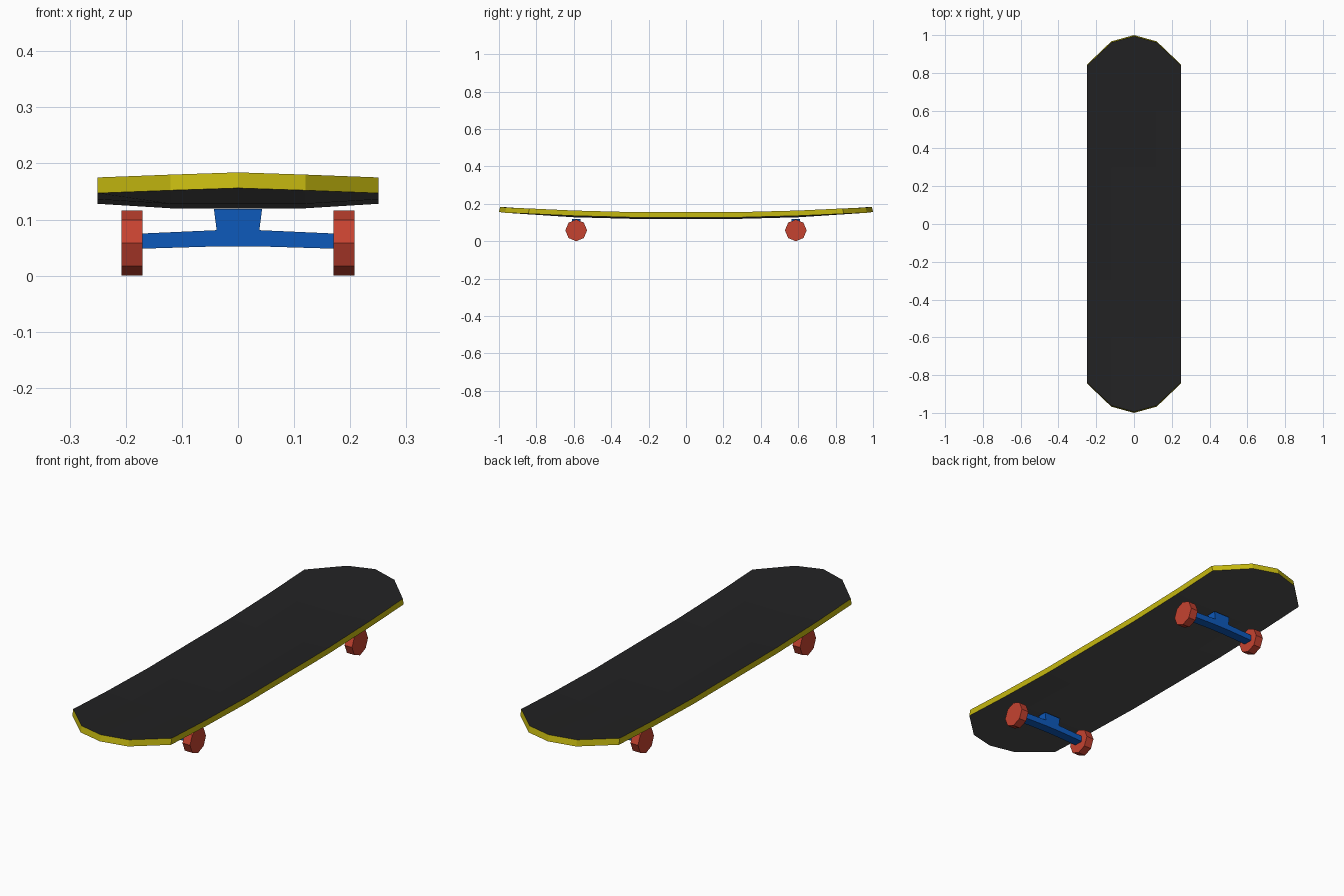
import bpy, bmesh, math
from mathutils import Matrix

if "Cube" in bpy.data.objects:
    bpy.data.objects.remove(bpy.data.objects["Cube"])


def mat(name, col):
    m = bpy.data.materials.new(name)
    m.diffuse_color = (*col, 1)
    m.use_nodes = True
    m.node_tree.nodes["Principled BSDF"].inputs["Base Color"].default_value = m.diffuse_color
    return m


def finish(name, bm, mats):
    bmesh.ops.recalc_face_normals(bm, faces=bm.faces[:])
    me = bpy.data.meshes.new(name)
    bm.to_mesh(me)
    bm.free()
    for m in mats:
        me.materials.append(m)
    ob = bpy.data.objects.new(name, me)
    bpy.context.collection.objects.link(ob)
    return ob


grip = mat("grip_black", (0.016, 0.016, 0.017))
edge = mat("edge_yellow", (0.56, 0.48, 0.005))
under = mat("underside_grey", (0.08, 0.08, 0.08))
blue = mat("truck_blue", (0.004, 0.1, 0.5))
red = mat("wheel_red", (0.56, 0.055, 0.03))

# Deck: lengthwise stations, curved up at the rounded ends and along the edges
cols = [-0.25, -0.12, 0, 0.12, 0.25]
tip_y = [0.843, 0.967, 1.0, 0.967, 0.843]
tip_z = [0.147, 0.152, 0.156, 0.152, 0.147]
side_lift = [0.008, 0, 0, 0, 0.008]
rows = [(-2, 0), (-0.6, 0.128), (-0.3, 0.120), (0.3, 0.120), (0.6, 0.128), (2, 0)]
bm = bmesh.new()
layers = []
for top in (0, 1):
    grid = []
    for y, z in rows:
        line = []
        for i, x in enumerate(cols):
            if abs(y) > 1:
                p = (x, math.copysign(tip_y[i] - 0.006 * top, y), tip_z[i])
            else:
                p = (x, y, z + side_lift[i])
            line.append(bm.verts.new((p[0], p[1], p[2] + 0.028 * top)))
        grid.append(line)
    layers.append(grid)
    for r in range(len(rows) - 1):
        for c in range(len(cols) - 1):
            f = bm.faces.new((grid[r][c], grid[r][c + 1], grid[r + 1][c + 1], grid[r + 1][c]))
            f.material_index = 0 if top else 2


# Perimeter band joining underside and grip
def rim(g):
    return g[0] + [l[-1] for l in g[1:]] + g[-1][-2::-1] + [l[0] for l in g[-2:0:-1]]


lo, hi = rim(layers[0]), rim(layers[1])
for i in range(len(lo)):
    j = (i + 1) % len(lo)
    bm.faces.new((lo[i], lo[j], hi[j], hi[i])).material_index = 1
finish("deck", bm, [grip, edge, under])

# Trucks and wheels at both ends
half = [(0.172, 0.048), (0.172, 0.075), (0.038, 0.081), (0.043, 0.119)]
profile = [(0.04, 0.052)] + half + [(-x, z) for x, z in reversed(half)] + [(-0.04, 0.052)]
for end, y in (("front", -0.587), ("rear", 0.587)):
    bm = bmesh.new()
    f = bm.faces.new([bm.verts.new((x, y - 0.022, z)) for x, z in profile])
    ext = bmesh.ops.extrude_face_region(bm, geom=[f])
    bmesh.ops.translate(bm, vec=(0, 0.044, 0),
                        verts=[v for v in ext["geom"] if isinstance(v, bmesh.types.BMVert)])
    finish(end + "_truck", bm, [blue])

    for side, s in (("left", -1), ("right", 1)):
        bm = bmesh.new()
        bmesh.ops.create_cone(bm, cap_ends=True, segments=8, radius1=0.058, radius2=0.058, depth=0.038,
                              matrix=Matrix.Translation((s * 0.189, y, 0.058)) @ Matrix.Rotation(math.pi / 2, 4, 'Y'))
        finish(f"{end}_{side}_wheel", bm, [red])
